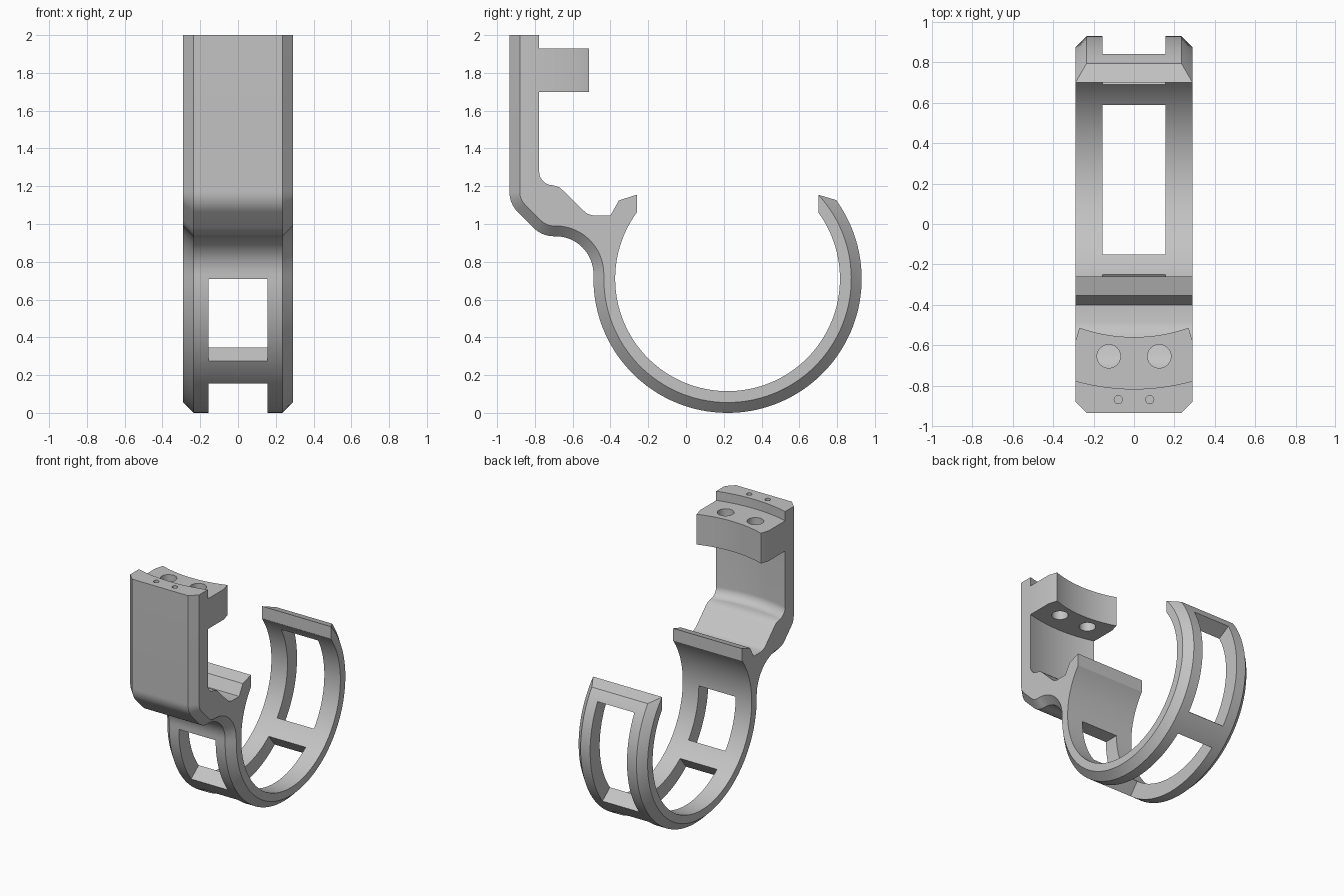
import bpy, bmesh, math
from math import cos, sin, radians, sqrt

cube = bpy.data.objects.get("Cube")
if cube:
    bpy.data.objects.remove(cube, do_unlink=True)

HALF = 0.29            # half width of the strap
CH = 0.055             # outer chamfer
RING = (0.22, 0.71)    # ring centre in y, z
R_OUT, R_IN = 0.71, 0.595
AXIS_Y = 0.26          # vertical axis of the concave clamp faces

grey = bpy.data.materials.new("plain_grey")
grey.use_nodes = True
COLOUR = (0.55, 0.55, 0.55, 1)
grey.diffuse_color = COLOUR
for node in grey.node_tree.nodes:
    if node.type == 'BSDF_PRINCIPLED':
        node.inputs["Base Color"].default_value = COLOUR


def arc(cx, cy, r, a0, a1, n):
    angles = [radians(a0 + (a1 - a0) * i / n) for i in range(n + 1)]
    return [(cx + r * cos(a), cy + r * sin(a)) for a in angles]


def finish(name, bm):
    bmesh.ops.recalc_face_normals(bm, faces=bm.faces)
    mesh = bpy.data.meshes.new(name)
    bm.to_mesh(mesh)
    bm.free()
    mesh.materials.append(grey)
    ob = bpy.data.objects.new(name, mesh)
    bpy.context.collection.objects.link(ob)
    return ob


def prism(name, lower, upper):
    """Solid between two matching outlines."""
    bm = bmesh.new()
    a = [bm.verts.new(p) for p in lower]
    b = [bm.verts.new(p) for p in upper]
    bm.faces.new(a)
    bm.faces.new(b[::-1])
    for i in range(len(a)):
        j = (i + 1) % len(a)
        bm.faces.new((a[i], a[j], b[j], b[i]))
    return finish(name, bm)


def activate(ob):
    bpy.ops.object.select_all(action='DESELECT')
    ob.select_set(True)
    bpy.context.view_layer.objects.active = ob


def cut(ob, cutter):
    mod = ob.modifiers.new("cut", 'BOOLEAN')
    mod.operation, mod.solver, mod.object = 'DIFFERENCE', 'EXACT', cutter
    activate(ob)
    bpy.ops.object.modifier_apply(modifier=mod.name)
    bpy.data.objects.remove(cutter, do_unlink=True)


def drill(ob, x, y, r, z0, z1):
    ring = arc(x, y, r, 0, 348.75, 31)
    cut(ob, prism("drill", [(u, v, z0) for u, v in ring], [(u, v, z1) for u, v in ring]))


# Outer edge of the strap, moved inward by d
def outer_path(d, end):
    return ([(-0.935 + d, 2.0)]
            + arc(-0.785, 1.17, 0.15 - d, 180, 225, 8)
            + arc(-0.70, 1.085, 0.15 - d, 225, 270, 8)
            + arc(-0.69, 0.735, 0.20 + d, 90, 0, 16)
            + arc(*RING, R_OUT - d, 180, end, 80))


# Inner edge from the free tip round to the top of the stem
inner = (arc(*RING, R_IN, 396.2, 143.8, 90)
         + [(-0.26, 1.155), (-0.355, 1.125), (-0.40, 1.045), (-0.49, 1.045),
            (-0.52, 1.053), (-0.545, 1.073), (-0.645, 1.172), (-0.672, 1.195)]
         + arc(-0.705, 1.275, 0.07, 270, 180, 10) + [(-0.775, 2.0)])
face_path = outer_path(0, 395.9)
side_path = outer_path(CH, 402.8)

# Hook body: side walls, chamfers, outer skin, inner skin and two end caps
bm = bmesh.new()


def row(path, x):
    return [[bm.verts.new((s * x, y, z)) for y, z in path] for s in (-1, 1)]


P, Q, N = row(face_path, HALF - CH), row(side_path, HALF), row(inner, HALF)


def bridge(a, b):
    for i in range(len(a) - 1):
        bm.faces.new((a[i], a[i + 1], b[i + 1], b[i]))


for s in (0, 1):
    bm.faces.new(Q[s] + N[s])
    bridge(P[s], Q[s])
bridge(P[0], P[1])
bridge([Q[0][-1]] + N[0], [Q[1][-1]] + N[1])
bm.faces.new((P[0][-1], P[1][-1], Q[1][-1], Q[0][-1]))
bm.faces.new((N[0][-1], Q[0][0], P[0][0], P[1][0], Q[1][0], N[1][-1]))
hook = finish("hook_body", bm)

# Three windows through the ring
for a0, a1 in ((180, 217.7), (231.5, 308.5), (322.3, 389)):
    wedge = arc(*RING, 0.5, a0, a1, 12) + arc(*RING, 0.85, a1, a0, 12)
    cut(hook, prism("window_cutter", [(-0.155, y, z) for y, z in wedge],
                    [(0.155, y, z) for y, z in wedge]))

# Concave inner face of the stem, cut by a turned solid
bm = bmesh.new()
R_STEM = 1.077
turned = [(0, 1.206)] + arc(R_STEM - 0.07, 1.276, 0.07, 270, 360, 10) + [(R_STEM, 2.1), (0, 2.1)]
verts = [bm.verts.new((0, AXIS_Y - r, z)) for r, z in turned]
edges = [bm.edges.new(pair) for pair in zip(verts, verts[1:])]
bmesh.ops.spin(bm, geom=verts + edges, cent=(0, AXIS_Y, 0), axis=(0, 0, 1),
               angle=math.tau, steps=160)
bmesh.ops.remove_doubles(bm, verts=bm.verts, dist=0.0001)
cut(hook, finish("stem_cutter", bm))

# Small screw holes in the top of the stem
for x in (-0.078, 0.078):
    drill(hook, x, -0.87, 0.02, 1.7, 2.1)


# Clamp block with concave front and two bolt holes
def bow(r, x_end, n=20):
    xs = [x_end * (2 * i / n - 1) for i in range(n + 1)]
    return [(x, AXIS_Y - sqrt(r * r - x * x)) for x in xs]


outline = bow(0.82, 0.27) + [(HALF, -0.58)] + bow(R_STEM + 0.004, HALF)[::-1] + [(-HALF, -0.58)]
block = prism("clamp_block", [(x, y, 1.70) for x, y in outline],
              [(x, y, 1.93) for x, y in outline])
for x in (-0.125, 0.125):
    drill(block, x, -0.655, 0.058, 1.6, 2.1)

for ob in (hook, block):
    activate(ob)
    bpy.ops.object.shade_smooth_by_angle(angle=radians(25))
